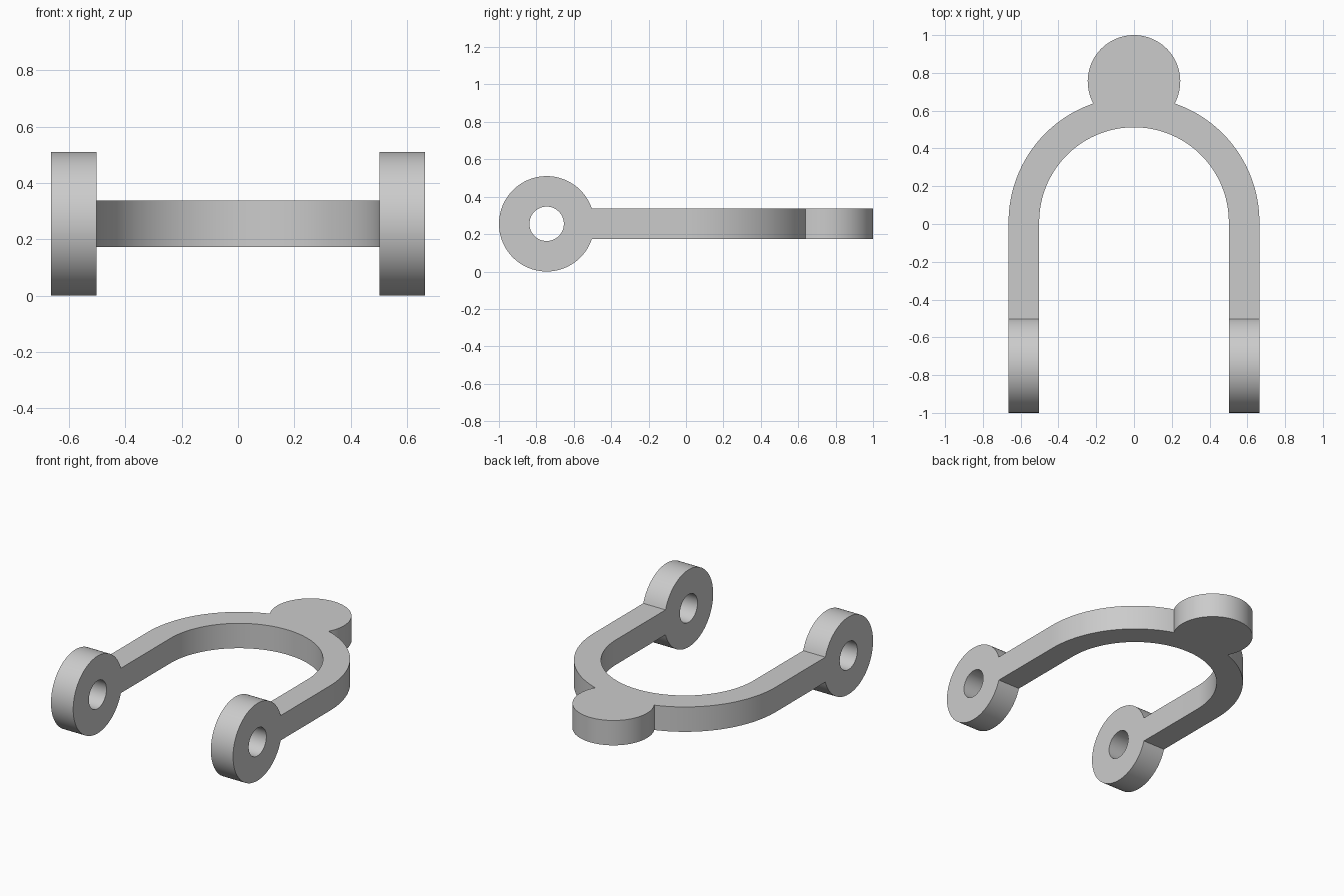
import bpy
import bmesh
from math import acos, asin, cos, pi, sin, tau
from mathutils import Vector

cube = bpy.data.objects.get("Cube")
if cube:
    bpy.data.objects.remove(cube, do_unlink=True)

INNER, OUTER = 0.502, 0.664      # arch radii, also the inside and outside of the legs
ARCH_Y = 0.01                    # where the legs run into the arch
MID_Z, HALF = 0.255, 0.082       # height and half thickness of the bar
PAD_Y, PAD_R = 0.755, 0.245
EYE_Y, EYE_R, HOLE_R = -0.745, 0.255, 0.092


def arc(cx, cy, r, start, end, steps):
    return [(cx + r * cos(start + (end - start) * i / steps),
             cy + r * sin(start + (end - start) * i / steps)) for i in range(steps + 1)]


def prism(bm, loops, place, depth):
    """Fill closed outlines (later ones are holes) and extrude them by depth."""
    edges = []
    for loop in loops:
        verts = [bm.verts.new(place(*p)) for p in loop]
        edges += [bm.edges.new((v, verts[i - 1])) for i, v in enumerate(verts)]
    filled = bmesh.ops.triangle_fill(bm, edges=edges, use_beauty=True, use_dissolve=False)
    faces = [g for g in filled["geom"] if isinstance(g, bmesh.types.BMFace)]
    extruded = bmesh.ops.extrude_face_region(bm, geom=faces, use_keep_orig=True)
    moved = [g for g in extruded["geom"] if isinstance(g, bmesh.types.BMVert)]
    bmesh.ops.translate(bm, verts=moved, vec=Vector(depth))


bm = bmesh.new()

# Arch with the round pad on its crown
d = PAD_Y - ARCH_Y
rise = (d * d + OUTER ** 2 - PAD_R ** 2) / (2 * d)
meet = asin(rise / OUTER)
dip = pi / 2 - acos((rise - d) / PAD_R)
outline = (arc(0, ARCH_Y, OUTER, 0, meet, 32)
           + arc(0, PAD_Y, PAD_R, dip, pi - dip, 56)[1:-1]
           + arc(0, ARCH_Y, OUTER, pi - meet, pi, 32)
           + arc(0, ARCH_Y, INNER, pi, 0, 72))
prism(bm, [outline], lambda x, y: (x, y, MID_Z - HALF), (0, 0, 2 * HALF))

# Legs, each ending in a pierced eye
gap = asin(HALF / EYE_R)
eye = arc(EYE_Y, MID_Z, EYE_R, gap, tau - gap, 72)
leg = eye + [(ARCH_Y, MID_Z - HALF), (ARCH_Y, MID_Z + HALF)]
hole = arc(EYE_Y, MID_Z, HOLE_R, 0, tau, 48)[:-1]
for side in (-1, 1):
    prism(bm, [leg, hole], lambda y, z: (side * INNER, y, z),
          (side * (OUTER - INNER), 0, 0))

# Weld legs to arch and drop the hidden joint faces
joint = [f for f in bm.faces if all(abs(v.co.y - ARCH_Y) < 1e-4 for v in f.verts)]
bmesh.ops.delete(bm, geom=joint, context="FACES")
bmesh.ops.remove_doubles(bm, verts=bm.verts, dist=1e-4)
bmesh.ops.recalc_face_normals(bm, faces=bm.faces)

mesh = bpy.data.meshes.new("fork_yoke")
bm.to_mesh(mesh)
bm.free()
yoke = bpy.data.objects.new("fork_yoke", mesh)
bpy.context.collection.objects.link(yoke)

# Plain grey
grey = bpy.data.materials.new("light_grey")
grey.use_nodes = True
colour = (0.6, 0.6, 0.6, 1)
grey.diffuse_color = colour
grey.node_tree.nodes["Principled BSDF"].inputs["Base Color"].default_value = colour
mesh.materials.append(grey)

bpy.ops.object.select_all(action="DESELECT")
yoke.select_set(True)
bpy.context.view_layer.objects.active = yoke
bpy.ops.object.shade_smooth_by_angle(angle=pi / 6)
